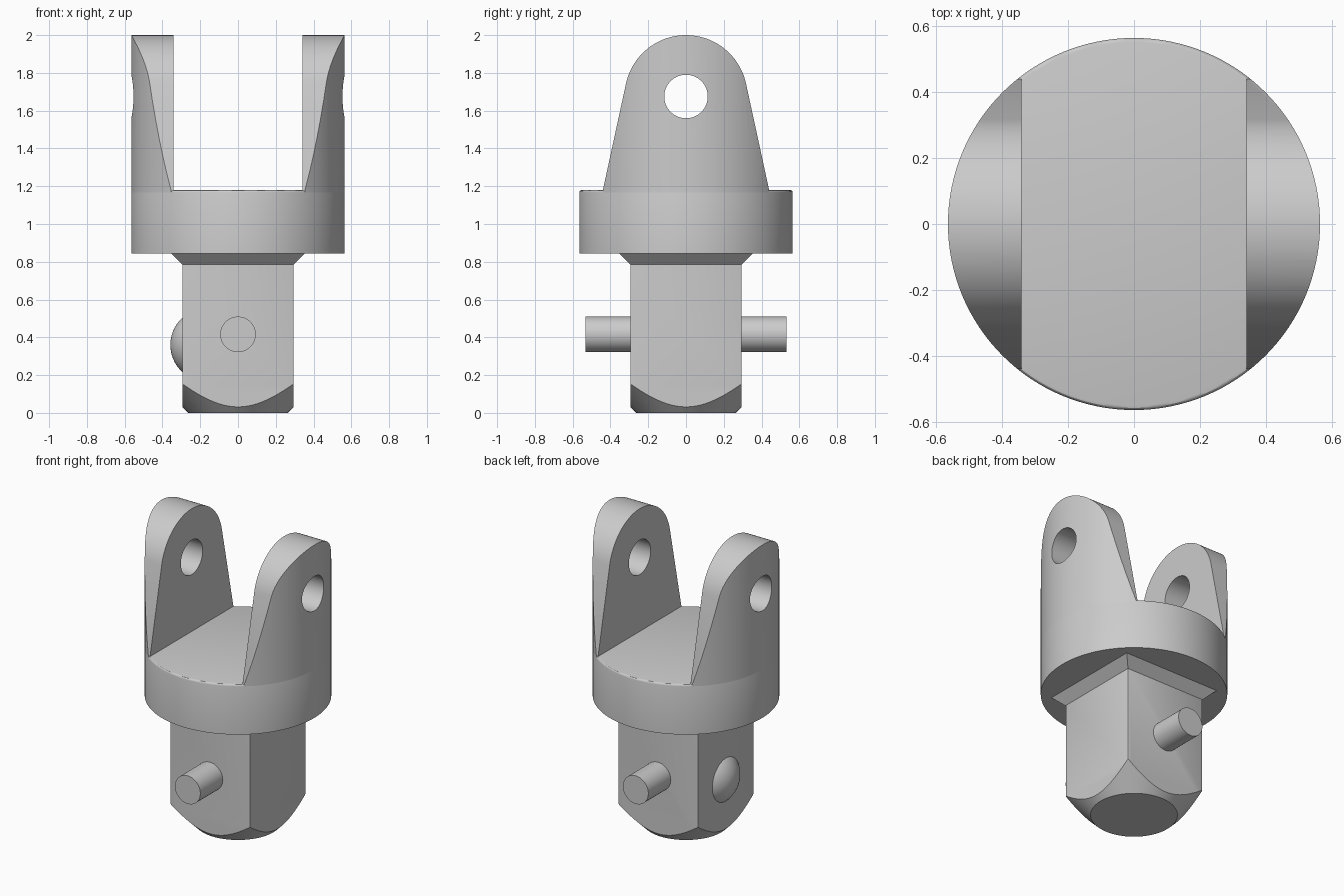
import bpy, bmesh
from math import sin, cos, pi, radians, sqrt
from mathutils import Matrix, Vector

cube = bpy.data.objects.get("Cube")
if cube:
    bpy.data.objects.remove(cube, do_unlink=True)

metal = bpy.data.materials.new("light_grey_metal")
metal.use_nodes = True
GREY = (0.6, 0.6, 0.6, 1)
metal.diffuse_color = GREY
metal.node_tree.nodes["Principled BSDF"].inputs["Base Color"].default_value = GREY

HEAD_R, HEAD_LOW, HEAD_TOP = 0.565, 0.845, 1.18
RIM = 0.013          # rounded rim of the collar
SHANK = 0.295        # half width of the square shank
EYE_Z, EYE_R, LUG_R = 1.675, 0.115, 0.325
SIDES = 128


def finish(name, bm):
    bmesh.ops.recalc_face_normals(bm, faces=bm.faces)
    mesh = bpy.data.meshes.new(name)
    bm.to_mesh(mesh)
    bm.free()
    mesh.materials.append(metal)
    obj = bpy.data.objects.new(name, mesh)
    bpy.context.collection.objects.link(obj)
    return obj


def activate(obj):
    bpy.ops.object.select_all(action='DESELECT')
    obj.select_set(True)
    bpy.context.view_layer.objects.active = obj


def smooth(obj):
    activate(obj)
    bpy.ops.object.shade_smooth_by_angle(angle=radians(30))


def frustum(name, r1, r2, z1, z2, sides=SIDES, turn=0.0):
    bm = bmesh.new()
    bmesh.ops.create_cone(bm, cap_ends=True, segments=sides, radius1=r1, radius2=r2, depth=z2 - z1,
                          matrix=Matrix.Translation((0, 0, (z1 + z2) / 2)) @ Matrix.Rotation(turn, 4, 'Z'))
    return finish(name, bm)


def rod(name, radius, length, axis, centre):
    obj = frustum(name, radius, radius, -length / 2, length / 2, 64)
    obj.data.transform(Matrix.Translation(centre) @ Matrix.Rotation(pi / 2, 4, axis))
    return obj


def carve(obj, cutter, operation):
    mod = obj.modifiers.new("carve", 'BOOLEAN')
    mod.operation, mod.solver, mod.object = operation, 'EXACT', cutter
    activate(obj)
    bpy.ops.object.modifier_apply(modifier=mod.name)
    bpy.data.objects.remove(cutter, do_unlink=True)


# Round collar with a softened upper rim
collar = frustum("collar", HEAD_R, HEAD_R, HEAD_LOW, HEAD_TOP)
bm = bmesh.new()
bm.from_mesh(collar.data)
rim = [e for e in bm.edges if all(v.co.z > HEAD_TOP - 0.01 for v in e.verts)]
bmesh.ops.bevel(bm, geom=rim, offset=RIM, segments=3, profile=0.5, affect='EDGES')
bm.to_mesh(collar.data)
bm.free()
smooth(collar)

# Fork arms: tapered rounded lugs trimmed to the collar's cylinder
TANGENT = radians(12.2)
STEPS = 40
profile = [(0.44, HEAD_TOP - RIM), (0.44, HEAD_TOP)]
for i in range(STEPS + 1):
    a = TANGENT + (pi - 2 * TANGENT) * i / STEPS
    profile.append((LUG_R * cos(a), EYE_Z + LUG_R * sin(a)))
profile += [(-0.44, HEAD_TOP), (-0.44, HEAD_TOP - RIM)]
for side, label in ((1, "left"), (-1, "right")):
    bm = bmesh.new()
    face = bm.faces.new([bm.verts.new((side * 0.342, y, z)) for y, z in profile])
    grown = bmesh.ops.extrude_face_region(bm, geom=[face])
    bmesh.ops.translate(bm, vec=(side * 0.4, 0, 0),
                        verts=[v for v in grown["geom"] if isinstance(v, bmesh.types.BMVert)])
    arm = finish(label + "_fork_arm", bm)
    carve(arm, frustum("trim", HEAD_R, HEAD_R, 1, 2.2), 'INTERSECT')
    carve(arm, rod("eye", EYE_R, 2, 'Y', (0, 0, EYE_Z)), 'DIFFERENCE')
    smooth(arm)

# Square flare under the collar
frustum("shank_flare", SHANK * sqrt(2), 0.355 * sqrt(2), 0.785, HEAD_LOW, 4, pi / 4)

# Square shank with eased corners and a conical lead-in at the tip
bm = bmesh.new()
bmesh.ops.create_cube(bm, size=1, matrix=Matrix.Translation((0, 0, 0.37)) @
                      Matrix.Diagonal((2 * SHANK, 2 * SHANK, 0.84, 1)))
uprights = [e for e in bm.edges if abs(e.verts[0].co.z - e.verts[1].co.z) > 0.1]
bmesh.ops.bevel(bm, geom=uprights, offset=0.008, segments=2, profile=0.5, affect='EDGES')
shank = finish("shank", bm)
carve(shank, frustum("lead_in", 0.263, 1.163, 0, 0.9), 'INTERSECT')
smooth(shank)

# Cross pin through the shank
smooth(rod("cross_pin", 0.094, 1.064, 'X', (0, 0, 0.416)))

# Domed detent button on one flank
bm = bmesh.new()
bmesh.ops.create_uvsphere(bm, u_segments=64, v_segments=48, radius=0.195,
                          matrix=Matrix.Translation((-0.163, 0, 0.36)) @ Matrix.Rotation(pi / 2, 4, 'Y'))
bmesh.ops.bisect_plane(bm, geom=bm.verts[:] + bm.edges[:] + bm.faces[:], clear_outer=True,
                       plane_co=Vector((-SHANK + 0.01, 0, 0)), plane_no=Vector((1, 0, 0)))
smooth(finish("detent_button", bm))
